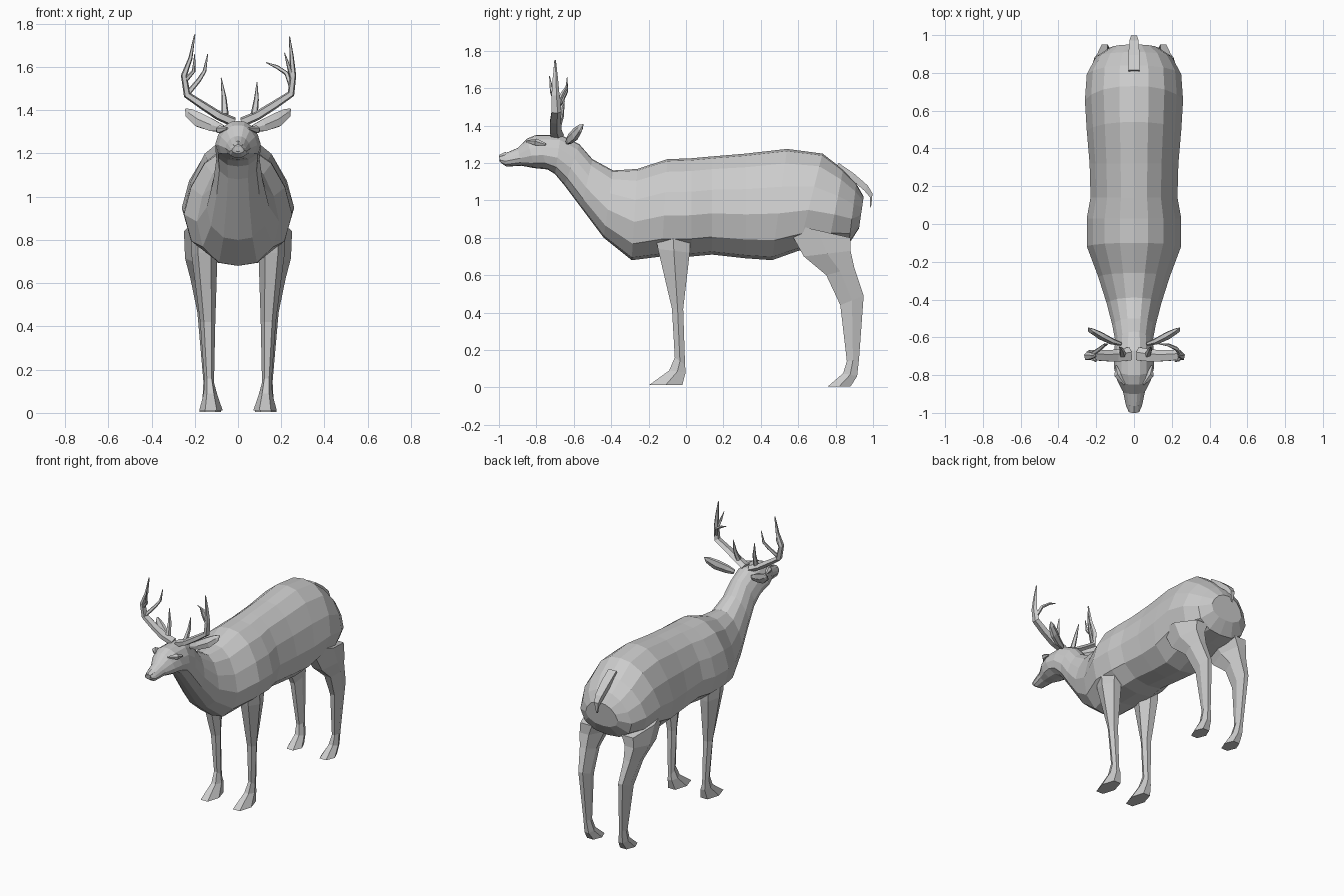
import bpy, bmesh, math
from mathutils import Vector

coat = bpy.data.materials.new("grey_coat")
coat.diffuse_color = (0.6, 0.6, 0.6, 1)


def loft(name, rings):
    """Skin a list of equal-length closed rings and cap both ends."""
    bm = bmesh.new()
    vs = [[bm.verts.new(p) for p in r] for r in rings]
    n = len(rings[0])
    for a, b in zip(vs, vs[1:]):
        for i in range(n):
            j = (i + 1) % n
            bm.faces.new((a[i], a[j], b[j], b[i]))
    bm.faces.new(vs[0])
    bm.faces.new(vs[-1])
    bmesh.ops.recalc_face_normals(bm, faces=bm.faces)
    me = bpy.data.meshes.new(name)
    bm.to_mesh(me)
    bm.free()
    me.materials.append(coat)
    ob = bpy.data.objects.new(name, me)
    bpy.context.collection.objects.link(ob)
    return ob


def tube(name, pts, radii, sides=5, flat=1.0, side=1):
    """Tapered tube along a path; flat widens it along y."""
    pts = [Vector((p[0] * side, p[1], p[2])) for p in pts]
    rings = []
    for i, p in enumerate(pts):
        t = (pts[min(i + 1, len(pts) - 1)] - pts[max(i - 1, 0)]).normalized()
        u = (Vector((0, 1, 0)) - t * t.y).normalized()
        v = t.cross(u)
        rings.append([p + radii[i] * (u * flat * math.cos(a) + v * math.sin(a))
                      for a in [2 * math.pi * k / sides for k in range(sides)]])
    return loft(name, rings)


# Body, neck and head: top y, top z, bottom y, bottom z, half width
stations = [
    (-1.0, 1.235, -.99, 1.20, .028), (-.97, 1.25, -.96, 1.18, .042),
    (-.90, 1.28, -.88, 1.185, .058), (-.85, 1.33, -.81, 1.172, .09),
    (-.80, 1.35, -.74, 1.165, .105), (-.67, 1.35, -.70, 1.14, .105),
    (-.57, 1.30, -.65, 1.08, .10), (-.50, 1.22, -.56, .96, .115),
    (-.39, 1.16, -.44, .80, .145), (-.26, 1.168, -.29, .68, .19),
    (-.10, 1.22, -.13, .70, .25), (.03, 1.225, .03, .70, .25),
    (.14, 1.235, .14, .71, .23), (.32, 1.25, .32, .69, .235),
    (.54, 1.275, .46, .68, .25), (.73, 1.25, .60, .73, .26),
    (.84, 1.165, .76, .75, .25), (.91, 1.09, .87, .765, .20),
    (.95, 1.02, .925, .85, .125)]
# Cross-section: fraction of width, fraction of height
half = [(.30, .98), (.62, .87), (.87, .66), (1, .42), (.86, .18), (.46, .03)]
section = [(0, 1)] + half + [(0, 0)] + [(-w, h) for w, h in reversed(half)]
loft("body", [[(w * x, by + (ty - by) * h, bz + (tz - bz) * h) for x, h in section]
              for ty, tz, by, bz, w in stations])

# Legs: centre x, half width, front y, back y, front z, back z
front_leg = [(.15, .07, -.18, .03, .92, .90), (.155, .06, -.15, .02, .74, .72),
             (.14, .035, -.075, -.015, .42, .42), (.133, .022, -.06, -.005, .16, .12),
             (.128, .032, -.09, -.002, .09, .08), (.125, .054, -.198, -.02, .012, .012)]
hind_leg = [(.16, .09, .53, .88, .88, .80), (.175, .07, .63, .88, .70, .73),
            (.17, .05, .75, .90, .60, .64), (.155, .033, .825, .95, .44, .49),
            (.138, .022, .86, .925, .14, .15), (.132, .032, .84, .915, .075, .06),
            (.128, .05, .758, .88, .005, .005)]
for label, s in (("left", 1), ("right", -1)):
    for leg_name, leg in (("front_leg", front_leg), ("hind_leg", hind_leg)):
        rings = []
        for x, w, y0, y1, z0, z1 in leg:
            ym, zm = (y0 + y1) / 2, (z0 + z1) / 2
            rings.append([(s * (x - .5 * w), y0, z0), (s * (x + .5 * w), y0, z0),
                          (s * (x + w), ym, zm), (s * (x + .5 * w), y1, z1),
                          (s * (x - .5 * w), y1, z1), (s * (x - w), ym, zm)])
        loft(f"{label}_{leg_name}", rings)

    # Ear, thin leaf shape
    tube(f"{label}_ear", [(.07, -.635, 1.315), (.12, -.62, 1.33), (.18, -.59, 1.355),
                          (.225, -.565, 1.385), (.242, -.55, 1.405)],
         [.018, .032, .038, .026, .004], 6, .55, s)
    # Eye and brow ridge
    tube(f"{label}_brow", [(.05, -.85, 1.315), (.085, -.80, 1.31), (.095, -.75, 1.30)],
         [.006, .02, .006], 5, 1, s)

# Antlers: the two sides differ a little
antlers = {
    "left": (1, [
        ("beam", [(.02, -.69, 1.345), (.09, -.70, 1.375), (.17, -.70, 1.425), (.245, -.695, 1.475),
                  (.255, -.70, 1.56), (.248, -.70, 1.65), (.238, -.70, 1.74)],
         [.024, .022, .02, .018, .015, .01, .003]),
        ("brow_tine", [(.075, -.69, 1.38), (.085, -.665, 1.45), (.088, -.65, 1.53)], [.018, .012, .002]),
        ("inner_tine", [(.25, -.695, 1.50), (.225, -.66, 1.57), (.18, -.64, 1.60), (.13, -.635, 1.62)],
         [.013, .011, .009, .002]),
        ("upper_tine", [(.253, -.70, 1.54), (.235, -.72, 1.60), (.215, -.73, 1.665)], [.012, .009, .002])]),
    "right": (-1, [
        ("beam", [(.02, -.69, 1.345), (.09, -.70, 1.375), (.16, -.70, 1.42), (.235, -.695, 1.47),
                  (.25, -.70, 1.56), (.22, -.70, 1.64), (.20, -.70, 1.75)],
         [.024, .022, .02, .018, .015, .01, .003]),
        ("brow_tine", [(.06, -.69, 1.38), (.065, -.665, 1.46), (.078, -.65, 1.55)], [.018, .012, .002]),
        ("inner_tine", [(.23, -.695, 1.48), (.18, -.66, 1.54), (.155, -.64, 1.58), (.14, -.635, 1.66)],
         [.013, .011, .009, .002]),
        ("upper_tine", [(.25, -.70, 1.53), (.205, -.72, 1.58), (.20, -.73, 1.66)], [.012, .009, .002])])}
for label, (s, parts) in antlers.items():
    for part, pts, radii in parts:
        tube(f"{label}_antler_{part}", pts, radii, 5, 1.6 if part == "beam" else 1, s)

# Tail, hooked downward
tail = [(.80, 1.19, .03, .02), (.88, 1.135, .03, .02), (.955, 1.07, .024, .02),
        (.985, 1.03, .016, .015), (.985, .97, .006, .008)]
loft("tail", [[(-w, y, z - t), (w, y, z - t), (w, y + t * .8, z + t * .5), (-w, y + t * .8, z + t * .5)]
              for y, z, w, t in tail])

# Nose pad
tube("nose", [(0, -.96, 1.23), (0, -.998, 1.225)], [.03, .018], 6)
